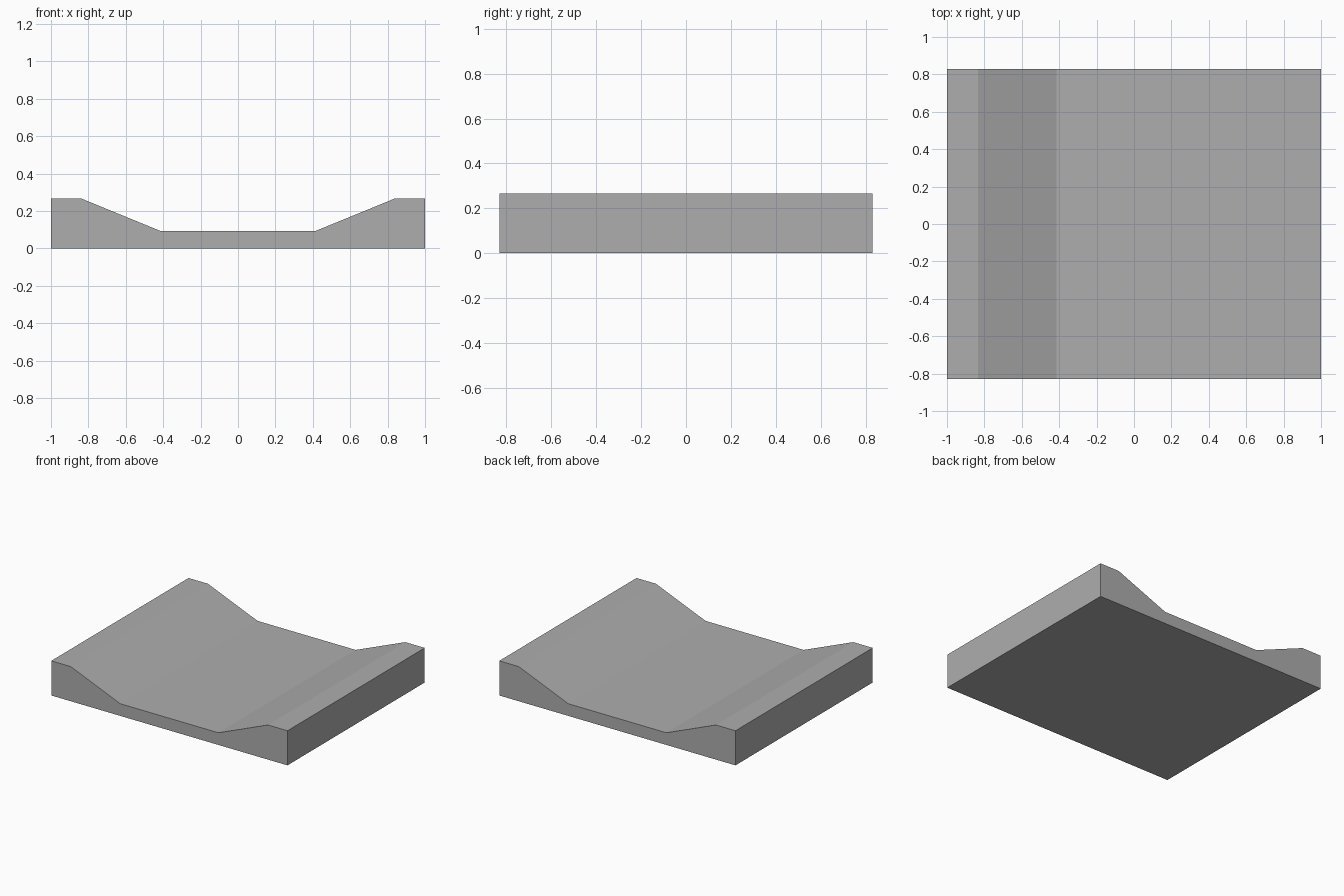
import bpy
import bmesh

if "Cube" in bpy.data.objects:
    bpy.data.objects.remove(bpy.data.objects["Cube"])

DEPTH = 0.83  # half depth along y

grey = bpy.data.materials.new("plain grey")
grey.diffuse_color = (0.42, 0.42, 0.42, 1)
grey.use_nodes = True
grey.node_tree.nodes["Principled BSDF"].inputs["Base Color"].default_value = grey.diffuse_color

# Right half of the channel cross-section (x, z), mirrored to the left
half = [(1.0, 0.0), (1.0, 0.265), (0.835, 0.265), (0.415, 0.093)]
profile = half + [(-x, z) for x, z in reversed(half)]

# Channel block: profile extruded from front to back
bm = bmesh.new()
front = bm.faces.new([bm.verts.new((x, -DEPTH, z)) for x, z in profile])
ext = bmesh.ops.extrude_face_region(bm, geom=[front])
moved = [v for v in ext["geom"] if isinstance(v, bmesh.types.BMVert)]
bmesh.ops.translate(bm, vec=(0, 2 * DEPTH, 0), verts=moved)
bmesh.ops.recalc_face_normals(bm, faces=bm.faces)

mesh = bpy.data.meshes.new("channel_block")
bm.to_mesh(mesh)
bm.free()
mesh.materials.append(grey)
block = bpy.data.objects.new("channel_block", mesh)
bpy.context.collection.objects.link(block)
